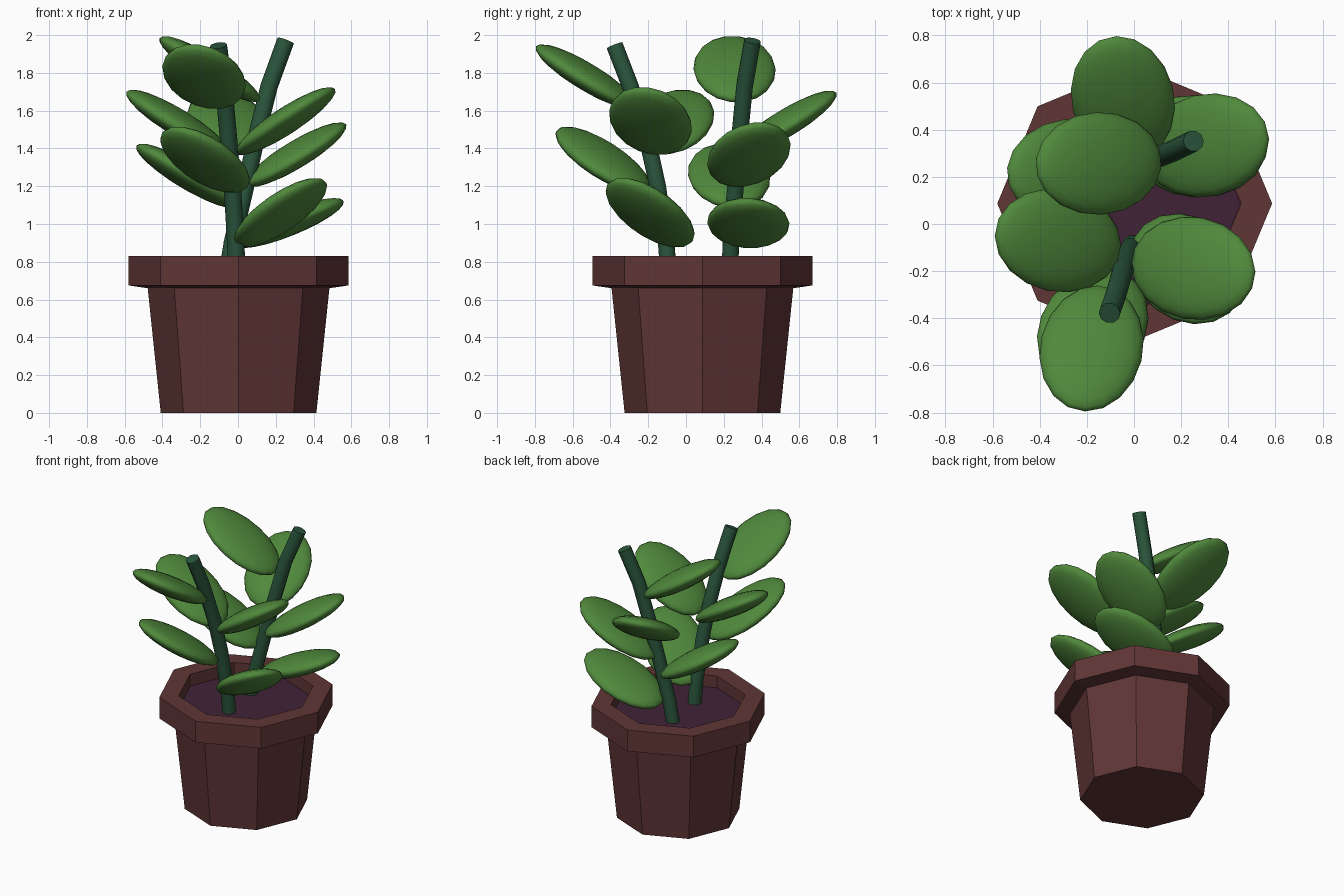
import bpy, bmesh, math
from mathutils import Matrix, Vector

if "Cube" in bpy.data.objects:
    bpy.data.objects.remove(bpy.data.objects["Cube"])


def material(name, rgb):
    m = bpy.data.materials.new(name)
    m.diffuse_color = (*rgb, 1)
    m.use_nodes = True
    m.node_tree.nodes["Principled BSDF"].inputs["Base Color"].default_value = m.diffuse_color
    return m


terracotta = material("dark_terracotta", (0.119, 0.037, 0.037))
soil_mat = material("soil_purple_brown", (0.052, 0.016, 0.037))
stem_mat = material("stem_green", (0.023, 0.090, 0.044))
leaf_mat = material("leaf_green", (0.080, 0.250, 0.045))


def finish(name, bm, mat, smooth=False):
    bmesh.ops.recalc_face_normals(bm, faces=bm.faces[:])
    mesh = bpy.data.meshes.new(name)
    bm.to_mesh(mesh)
    bm.free()
    mesh.materials.append(mat)
    for p in mesh.polygons:
        p.use_smooth = smooth
    obj = bpy.data.objects.new(name, mesh)
    bpy.context.collection.objects.link(obj)
    return obj


def lathe(name, profile, mat, center, sides=8):
    """Revolve (radius, z) points into a faceted solid with end caps."""
    bm = bmesh.new()
    rings = []
    for r, z in profile:
        rings.append([bm.verts.new((center[0] + r * math.cos(math.tau * i / sides),
                                    center[1] + r * math.sin(math.tau * i / sides), z))
                      for i in range(sides)])
    for a, b in zip(rings, rings[1:]):
        for i in range(sides):
            j = (i + 1) % sides
            bm.faces.new((a[i], a[j], b[j], b[i]))
    bm.faces.new(rings[0][::-1])
    bm.faces.new(rings[-1])
    return finish(name, bm, mat)


# Octagonal pot with overhanging rim, and the soil inside
POT = (0.003, 0.087)
lathe("pot", [(0.412, 0), (0.481, 0.66), (0.583, 0.675), (0.583, 0.83),
              (0.452, 0.83), (0.452, 0.70)], terracotta, POT)
lathe("soil", [(0.45, 0.71), (0.45, 0.745)], soil_mat, POT)


# Two curved stems swept from a round section
def stem(name, points, radius=0.046, sides=10):
    pts = [Vector(p) for p in points]
    bm = bmesh.new()
    rings = []
    for i, p in enumerate(pts):
        t = (pts[min(i + 1, len(pts) - 1)] - pts[max(i - 1, 0)]).normalized()
        u = Vector((0, 1, 0)).cross(t).normalized()
        v = t.cross(u)
        rings.append([bm.verts.new(p + radius * (math.cos(math.tau * k / sides) * u
                                                 + math.sin(math.tau * k / sides) * v))
                      for k in range(sides)])
    for a, b in zip(rings, rings[1:]):
        for k in range(sides):
            j = (k + 1) % sides
            bm.faces.new((a[k], a[j], b[j], b[k]))
    bm.faces.new(rings[0][::-1])
    bm.faces.new(rings[-1])
    obj = finish(name, bm, stem_mat, True)
    bpy.context.view_layer.objects.active = obj
    obj.select_set(True)
    bpy.ops.object.shade_smooth_by_angle(angle=math.radians(45))
    obj.select_set(False)


stem("front_stem", [(-0.005, -0.09, 0.71), (-0.012, -0.105, 0.9), (-0.03, -0.15, 1.2),
                    (-0.05, -0.205, 1.45), (-0.075, -0.295, 1.73), (-0.104, -0.378, 1.945)])
stem("back_stem", [(-0.06, 0.23, 0.71), (-0.03, 0.238, 0.9), (0.04, 0.262, 1.2),
                   (0.095, 0.283, 1.45), (0.165, 0.31, 1.73), (0.252, 0.352, 1.97)])


# Fleshy leaves: flattened ellipsoids, aimed outward and tilted up
def leaf(name, center, azimuth, pitch):
    bm = bmesh.new()
    xf = (Matrix.Translation(center)
          @ Matrix.Rotation(math.radians(azimuth), 4, 'Z')
          @ Matrix.Rotation(math.radians(-pitch), 4, 'Y')
          @ Matrix.Diagonal((0.315, 0.218, 0.068, 1)))
    bmesh.ops.create_uvsphere(bm, u_segments=18, v_segments=12, radius=1, matrix=xf)
    finish(name, bm, leaf_mat, True)


leaves = [
    ("front_top", (-0.18, -0.528, 1.78), -104, 31),
    ("front_low", (-0.175, -0.44, 1.34), -127, 32),
    ("left_front", (-0.323, -0.07, 1.54), 168, 31),
    ("right_front_high", (0.252, -0.188, 1.545), -11, 33),
    ("right_front_low", (0.225, -0.19, 1.06), -38, 34),
    ("right_back_low", (0.27, 0.33, 1.005), -3, 22),
    ("right_back_high", (0.306, 0.333, 1.367), 14, 31),
    ("left_back_low", (-0.27, 0.228, 1.255), 186, 31),
    ("left_back_high", (-0.15, 0.257, 1.82), 183, 32),
    ("back", (-0.047, 0.53, 1.535), 104, 31),
]
for n, c, az, pitch in leaves:
    leaf("leaf_" + n, c, az, pitch)
